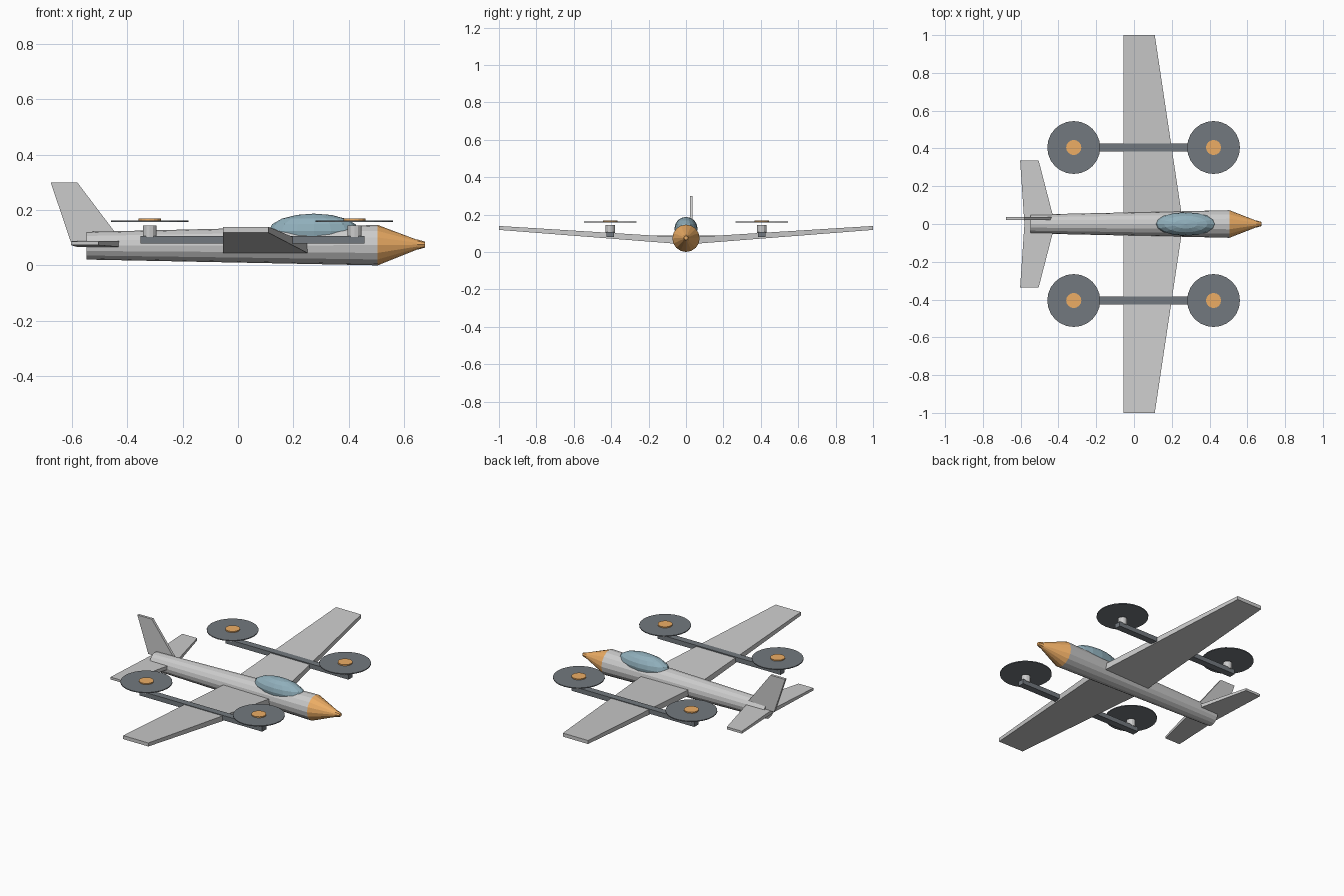
import bpy, bmesh
from math import pi
from mathutils import Matrix, Vector

if "Cube" in bpy.data.objects:
    bpy.data.objects.remove(bpy.data.objects["Cube"])


def material(name, rgb):
    m = bpy.data.materials.new(name)
    m.diffuse_color = (*rgb, 1)
    m.use_nodes = True
    m.node_tree.nodes["Principled BSDF"].inputs["Base Color"].default_value = m.diffuse_color
    return m


ORANGE = material("orange", (0.85, 0.42, 0.13))
BLUE = material("canopy_blue", (0.28, 0.43, 0.5))
DARK = material("dark_grey", (0.17, 0.19, 0.21))


def finish(name, bm, mat=None):
    bmesh.ops.recalc_face_normals(bm, faces=bm.faces)
    me = bpy.data.meshes.new(name)
    bm.to_mesh(me)
    bm.free()
    ob = bpy.data.objects.new(name, me)
    bpy.context.collection.objects.link(ob)
    if mat:
        me.materials.append(mat)
    return ob


def loft(name, sections, mat=None):
    """Join matching rings of points and cap both ends."""
    bm = bmesh.new()
    rings = [[bm.verts.new(p) for p in s] for s in sections]
    n = len(rings[0])
    for a, b in zip(rings, rings[1:]):
        for i in range(n):
            j = (i + 1) % n
            bm.faces.new((a[i], a[j], b[j], b[i]))
    bm.faces.new(rings[0])
    bm.faces.new(rings[-1])
    return finish(name, bm, mat)


def ring(x, z, r, n=16):
    rot = Matrix.Rotation(2 * pi / n, 3, 'X')
    p, pts = Vector((0, 0, r)), []
    for _ in range(n):
        pts.append(p + Vector((x, 0, z)))
        p = rot @ p
    return pts


def disc(name, loc, r, h, n, mat=None):
    bm = bmesh.new()
    bmesh.ops.create_cone(bm, cap_ends=True, segments=n, radius1=r, radius2=r,
                          depth=h, matrix=Matrix.Translation(loc))
    return finish(name, bm, mat)


def box(name, lo, hi, mat=None):
    lo, hi = Vector(lo), Vector(hi)
    bm = bmesh.new()
    bmesh.ops.create_cube(bm, size=1, matrix=Matrix.Translation((lo + hi) / 2)
                          @ Matrix.Diagonal((*(hi - lo), 1)))
    return finish(name, bm, mat)


def section(y, x0, x1, z0, z1):
    return [(x0, y, z0), (x1, y, z0), (x1, y, z1), (x0, y, z1)]


# Body: tapered tube, nose cone and small nose tip
loft("fuselage", [ring(-0.547, 0.071, 0.05), ring(0.505, 0.073, 0.073)])
loft("nose_cone", [ring(0.505, 0.073, 0.073), ring(0.672, 0.075, 0.008)], ORANGE)
loft("nose_tip", [ring(0.63, 0.075, 0.018, 8), ring(0.65, 0.075, 0.018, 8),
                  ring(0.675, 0.075, 0.011, 8)], ORANGE)

# Canopy
bm = bmesh.new()
bmesh.ops.create_uvsphere(bm, u_segments=16, v_segments=8, radius=1,
                          matrix=Matrix.Translation((0.274, 0, 0.125))
                          @ Matrix.Diagonal((0.163, 0.062, 0.062, 1)))
finish("canopy", bm, BLUE)

# Wing and tailplane, both with dihedral
tip = (-0.055, 0.11, 0.118, 0.139)
loft("wing", [section(-1, *tip), section(0, -0.055, 0.26, 0.04, 0.077),
              section(1, *tip)])
tip = (-0.603, -0.505, 0.073, 0.087)
loft("tailplane", [section(-0.337, *tip), section(0, -0.58, -0.418, 0.066, 0.089),
                   section(0.337, *tip)])

# Fin, set slightly to one side
fin = [(-0.605, 0.087), (-0.42, 0.087), (-0.581, 0.3), (-0.677, 0.3)]
loft("tail_fin", [[(x, y, z) for x, z in fin] for y in (0.021, 0.036)])

# Booms with two lift rotors each
for side, y in (("left", 0.405), ("right", -0.405)):
    box(side + "_boom", (-0.352, y - 0.02, 0.079), (0.457, y + 0.02, 0.107), DARK)
    for end, x in (("rear", -0.319), ("front", 0.421)):
        n = side + "_" + end
        disc(n + "_motor", (x, y, 0.123), 0.025, 0.042, 12)
        disc(n + "_rotor_disc", (x, y, 0.16), 0.14, 0.005, 24, DARK)
        disc(n + "_rotor_hub", (x, y, 0.165), 0.04, 0.008, 16, ORANGE)
